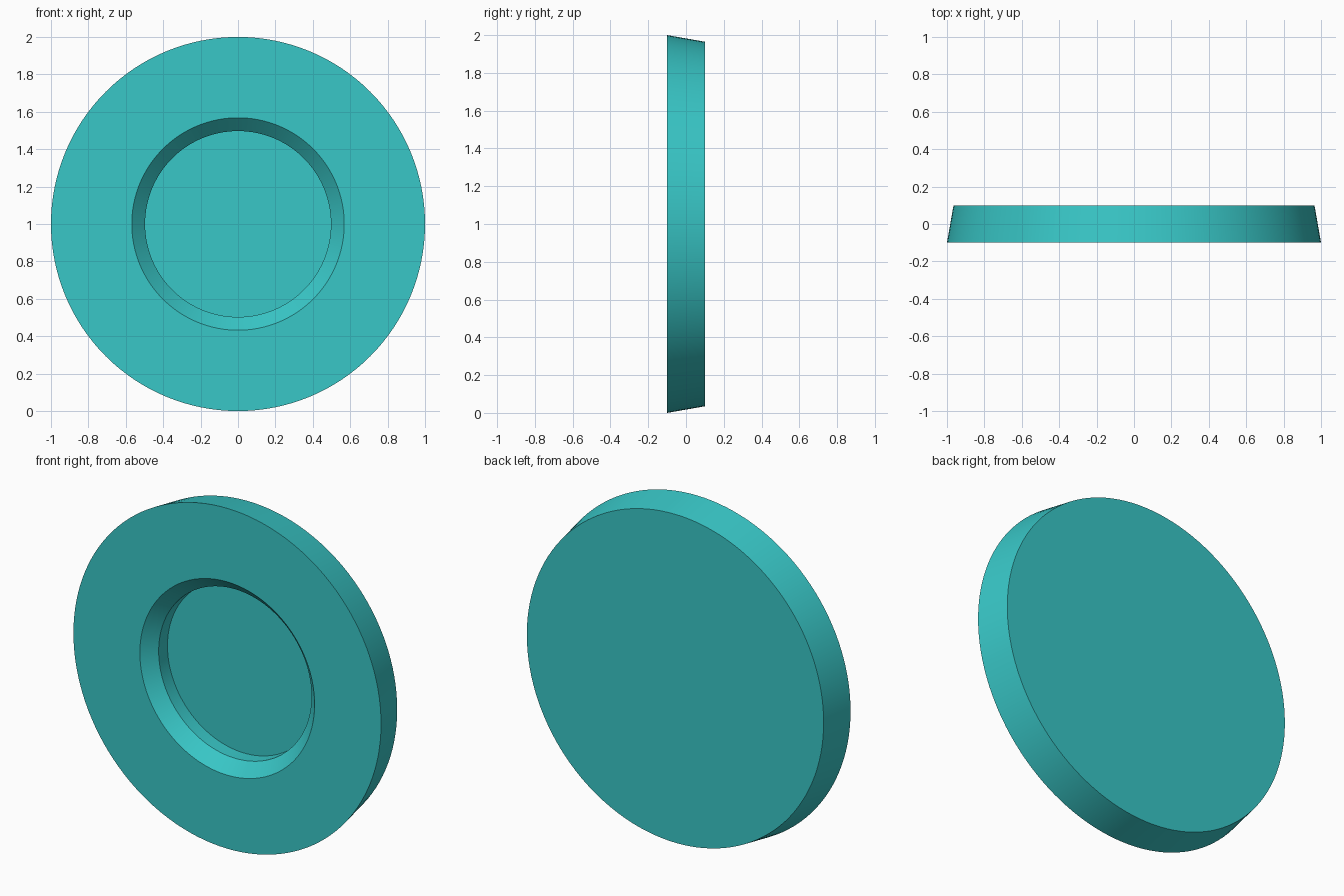
import bpy, bmesh, math

if "Cube" in bpy.data.objects:
    bpy.data.objects.remove(bpy.data.objects["Cube"])

SEGMENTS = 128
# (radius, y) from the back centre, round the rim, into the stepped front recess
PROFILE = [(0.0, 0.1), (0.965, 0.1), (1.0, -0.1), (0.568, -0.1),
           (0.497, -0.027), (0.497, 0.055), (0.0, 0.055)]

teal = bpy.data.materials.new("teal")
teal.diffuse_color = (0.040, 0.571, 0.571, 1.0)
teal.use_nodes = True
teal.node_tree.nodes["Principled BSDF"].inputs["Base Color"].default_value = teal.diffuse_color


def lathe(name, profile, material):
    """Revolve a (radius, y) profile about the y axis through z = 1."""
    bm = bmesh.new()
    rings = []
    for r, y in profile:
        count = SEGMENTS if r > 0 else 1
        rings.append([bm.verts.new((r * math.cos(2 * math.pi * i / SEGMENTS), y,
                                    1 + r * math.sin(2 * math.pi * i / SEGMENTS)))
                      for i in range(count)])
    for a, b in zip(rings, rings[1:]):
        for i in range(SEGMENTS):
            j = i + 1
            quad = [a[i % len(a)], a[j % len(a)], b[j % len(b)], b[i % len(b)]]
            bm.faces.new(list(dict.fromkeys(quad)))  # caps collapse to triangles
    bmesh.ops.recalc_face_normals(bm, faces=bm.faces)
    mesh = bpy.data.meshes.new(name)
    bm.to_mesh(mesh)
    bm.free()
    mesh.materials.append(material)
    obj = bpy.data.objects.new(name, mesh)
    bpy.context.collection.objects.link(obj)
    return obj


# Tapered disc with a chamfered round recess in the front
disc = lathe("recessed_disc", PROFILE, teal)
bpy.context.view_layer.objects.active = disc
disc.select_set(True)
bpy.ops.object.shade_smooth_by_angle(angle=math.radians(30))
